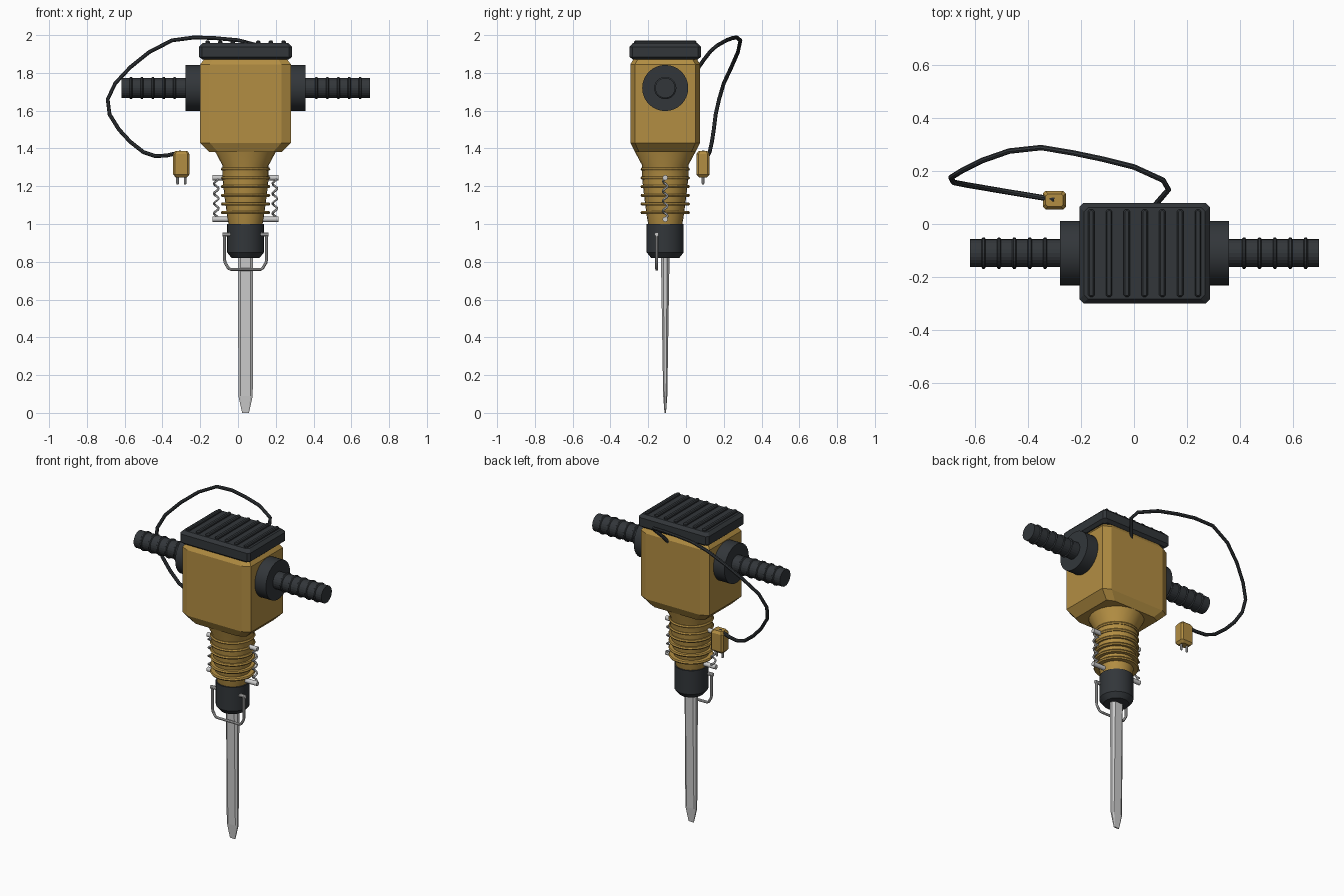
import bpy, bmesh
from math import sin, cos, pi, tau
from mathutils import Matrix, Vector

if "Cube" in bpy.data.objects:
    bpy.data.objects.remove(bpy.data.objects["Cube"])

CX, CY = 0.04, -0.11          # main tool axis


def material(name, rgb):
    m = bpy.data.materials.new(name)
    m.diffuse_color = (*rgb, 1)
    m.use_nodes = True
    m.node_tree.nodes["Principled BSDF"].inputs["Base Color"].default_value = m.diffuse_color
    return m


YELLOW = material("yellow_paint", (0.45, 0.27, 0.055))
DARK = material("dark_rubber", (0.032, 0.037, 0.042))


def finish(name, bm, mat=None, smooth=False):
    bmesh.ops.recalc_face_normals(bm, faces=bm.faces)
    me = bpy.data.meshes.new(name)
    bm.to_mesh(me)
    bm.free()
    ob = bpy.data.objects.new(name, me)
    bpy.context.collection.objects.link(ob)
    if mat:
        me.materials.append(mat)
    if smooth:
        bpy.context.view_layer.objects.active = ob
        ob.select_set(True)
        bpy.ops.object.shade_smooth_by_angle(angle=0.6)
        ob.select_set(False)
    return ob


def skin(bm, rings):
    """Join equal-length rings of points into a closed skin."""
    rings = [[bm.verts.new(p) for p in r] for r in rings]
    n = len(rings[0])
    for a, b in zip(rings, rings[1:]):
        for i in range(n):
            j = (i + 1) % n
            bm.faces.new((a[i], a[j], b[j], b[i]))
    bm.faces.new(rings[0])
    bm.faces.new(rings[-1])


def octagon_loft(name, x, y, sections, mat=None):
    """Sections: half width, half depth, corner cut x, corner cut y, height."""
    rings = []
    for hx, hy, cx, cy, z in sections:
        q = [(hx, -hy + cy), (hx, hy - cy), (hx - cx, hy), (cx - hx, hy),
             (-hx, hy - cy), (-hx, cy - hy), (cx - hx, -hy), (hx - cx, -hy)]
        rings.append([(x + u, y + v, z) for u, v in q])
    bm = bmesh.new()
    skin(bm, rings)
    return finish(name, bm, mat)


def revolve(name, origin, axis, profile, mat=None, n=24, smooth=False):
    """Profile of (radius, distance along axis) turned round the axis."""
    rot = Vector((0, 0, 1)).rotation_difference(Vector(axis)).to_matrix()
    bm = bmesh.new()
    skin(bm, [[Vector(origin) + rot @ Vector((r * cos(tau * i / n), r * sin(tau * i / n), h))
               for i in range(n)] for r, h in profile])
    return finish(name, bm, mat, smooth)


def wire(name, points, radius, mat=None, sides=8):
    """Tube mesh swept along a polyline."""
    pts = [Vector(p) for p in points]
    rings, u = [], None
    for i, p in enumerate(pts):
        t = (pts[min(i + 1, len(pts) - 1)] - pts[max(i - 1, 0)]).normalized()
        u = t.orthogonal() if u is None else u - t * u.dot(t)
        u.normalize()
        v = t.cross(u)
        rings.append([p + radius * (cos(tau * k / sides) * u + sin(tau * k / sides) * v)
                      for k in range(sides)])
    bm = bmesh.new()
    skin(bm, rings)
    return finish(name, bm, mat, True)


# Motor housing and top cover
octagon_loft("motor_housing", CX, CY, [
    (0.19, 0.16, 0.045, 0.022, 1.38), (0.24, 0.185, 0.05, 0.025, 1.43),
    (0.24, 0.185, 0.05, 0.025, 1.845), (0.21, 0.16, 0.045, 0.022, 1.885)], YELLOW)
octagon_loft("top_cover", CX, CY, [
    (0.228, 0.17, 0.015, 0.015, 1.87), (0.246, 0.189, 0.015, 0.015, 1.885),
    (0.246, 0.189, 0.015, 0.015, 1.938), (0.228, 0.172, 0.015, 0.015, 1.957)], DARK)
for i in range(7):
    octagon_loft(f"cover_rib_{i + 1}", CX + (i - 3) * 0.067, CY, [
        (0.012, 0.165, 0.007, 0.007, 1.95), (0.012, 0.165, 0.007, 0.007, 1.965),
        (0.007, 0.16, 0.004, 0.004, 1.971)], DARK)

# Neck with cooling fins
revolve("neck", (CX, CY, 0), (0, 0, 1), [
    (0.088, 0.99), (0.096, 1.03), (0.112, 1.15), (0.122, 1.24), (0.122, 1.31),
    (0.162, 1.385), (0.165, 1.43)], YELLOW, smooth=True)
for i in range(6):
    z = 1.06 + i * 0.046
    revolve(f"cooling_fin_{i + 1}", (CX, CY, z), (0, 0, 1), [
        (0.09, -0.008), (0.126, -0.008), (0.131, 0), (0.126, 0.008), (0.09, 0.008)], YELLOW)

# Chuck and chisel bit
revolve("chuck", (CX, CY, 0), (0, 0, 1),
        [(0.074, 0.82), (0.098, 0.85), (0.098, 1.0)], DARK, smooth=True)
octagon_loft("chisel_bit", CX, CY, [
    (0.018, 0.004, 0.004, 0.002, 0.0), (0.038, 0.011, 0.012, 0.006, 0.09),
    (0.04, 0.023, 0.014, 0.013, 0.84)])

# Paired side parts
for s, side in ((-1, "left"), (1, "right")):
    # Handle: mounting disc and ribbed grip as one turned profile each
    revolve(f"{side}_handle_mount", (CX, CY, 1.72), (s, 0, 0),
            [(0.122, 0.2), (0.122, 0.318)], DARK, 32, True)
    grip = [(0.053, 0.3)]
    for i in range(5):
        d = 0.375 + i * 0.058
        grip += [(0.053, d - 0.008), (0.059, d - 0.004), (0.059, d + 0.004), (0.053, d + 0.008)]
    revolve(f"{side}_grip", (CX, CY, 1.72), (s, 0, 0), grip + [(0.053, 0.658)], DARK)

    # Tension spring between two pins
    for z, tag in ((1.245, "upper"), (1.025, "lower")):
        revolve(f"{side}_{tag}_spring_pin", (CX, CY, z), (s, 0, 0),
                [(0.014, 0.08), (0.014, 0.175)], None, 12, True)
    turns, steps = 4, 48
    wire(f"{side}_spring", [
        (CX + s * 0.155 + 0.012 * cos(tau * turns * k / steps),
         CY + 0.012 * sin(tau * turns * k / steps),
         1.03 + 0.21 * k / steps) for k in range(steps + 1)], 0.006, None, 6)

    # Retainer pivot peg
    revolve(f"{side}_retainer_peg", (CX, CY - 0.045, 0.945), (s, 0, 0),
            [(0.011, 0.07), (0.011, 0.122)], None, 10, True)

# Bit retainer loop
wire("bit_retainer", [(CX + x, CY - 0.045, z) for x, z in (
    (-0.111, 0.945), (-0.111, 0.81), (-0.108, 0.795), (-0.09, 0.765), (-0.08, 0.76),
    (0.08, 0.76), (0.09, 0.765), (0.108, 0.795), (0.111, 0.81), (0.111, 0.945))], 0.008)

# Power cable
wire("power_cable", [
    (0.07, 0.06, 1.82), (0.10, 0.095, 1.87), (0.13, 0.13, 1.915), (0.11, 0.165, 1.945),
    (0.0, 0.215, 1.973), (-0.12, 0.245, 1.984), (-0.23, 0.268, 1.988), (-0.35, 0.288, 1.972),
    (-0.47, 0.275, 1.91), (-0.57, 0.24, 1.83), (-0.65, 0.2, 1.745), (-0.69, 0.175, 1.66),
    (-0.68, 0.157, 1.58), (-0.63, 0.147, 1.50), (-0.57, 0.137, 1.435), (-0.5, 0.125, 1.38),
    (-0.44, 0.115, 1.36), (-0.38, 0.105, 1.362), (-0.30, 0.092, 1.38)], 0.0105, DARK)

# Plug with two prongs
octagon_loft("plug", -0.30, 0.09, [
    (0.03, 0.022, 0.008, 0.008, 1.247), (0.043, 0.035, 0.01, 0.01, 1.262),
    (0.043, 0.035, 0.01, 0.01, 1.37), (0.033, 0.024, 0.008, 0.008, 1.386)], YELLOW)
for dx, tag in ((-0.02, "left"), (0.02, "right")):
    revolve(f"{tag}_plug_prong", (-0.30 + dx, 0.09, 0), (0, 0, 1),
            [(0.005, 1.21), (0.007, 1.214), (0.007, 1.26)], None, 8)
